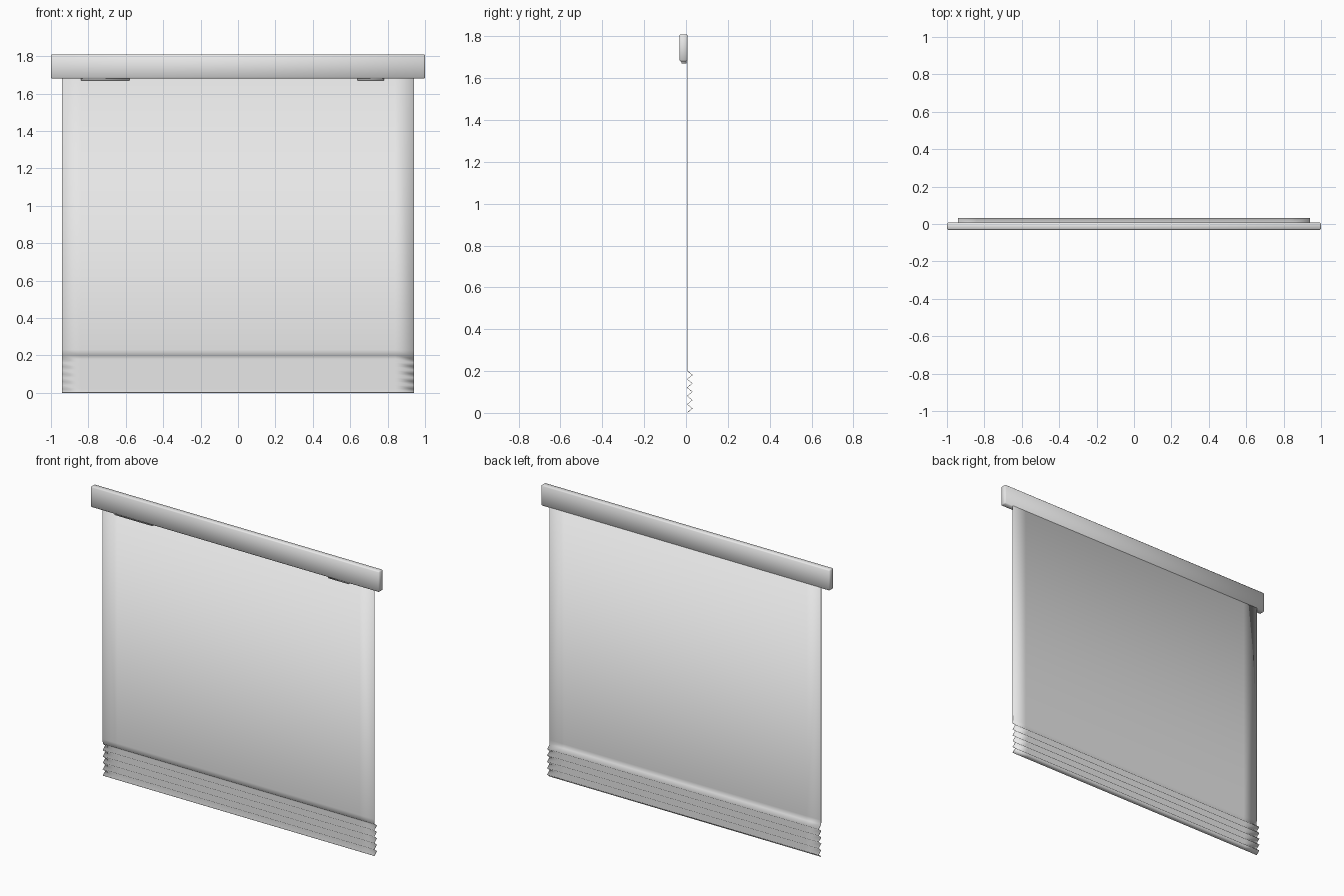
import bpy
import bmesh

cube = bpy.data.objects.get("Cube")
if cube:
    bpy.data.objects.remove(cube, do_unlink=True)

grey = bpy.data.materials.new("light grey")
grey.use_nodes = True
colour = (0.8, 0.8, 0.8, 1)
grey.diffuse_color = colour
grey.node_tree.nodes["Principled BSDF"].inputs["Base Color"].default_value = colour


def add_object(name, bm):
    mesh = bpy.data.meshes.new(name)
    bm.to_mesh(mesh)
    bm.free()
    mesh.materials.append(grey)
    for face in mesh.polygons:
        face.use_smooth = True
    obj = bpy.data.objects.new(name, mesh)
    bpy.context.collection.objects.link(obj)
    return obj


def box(name, low, high, bevel=0):
    bm = bmesh.new()
    bmesh.ops.create_cube(bm, size=1)
    for v in bm.verts:
        v.co = [(a + b) / 2 + c * (b - a) for a, b, c in zip(low, high, v.co)]
    if bevel:
        bmesh.ops.bevel(bm, geom=bm.edges[:], offset=bevel, segments=1, affect='EDGES')
    return add_object(name, bm)


# Head rail with softened edges
box("head_rail", (-1, -0.032, 1.68), (1, 0.008, 1.81), 0.006)

# Small brackets just showing under the rail
box("right_bracket", (-0.84, -0.022, 1.67), (-0.58, 0.002, 1.70))
box("left_bracket", (0.64, -0.022, 1.67), (0.78, 0.002, 1.70))

# Cloth: a flat sheet that ends in gathered folds
FRONT, BACK, HALF = 0.006, 0.030, 0.94
FOLDS, PITCH = 5, 0.04
profile = [(FRONT, 1.72), (FRONT, 0.23)]
for i in range(FOLDS * 2 + 1):
    profile.append((BACK if i % 2 else FRONT, FOLDS * PITCH - i * PITCH / 2 + 0.001))

bm = bmesh.new()
rows = [[bm.verts.new((x, y, z)) for x in (-HALF, -0.84, 0.84, HALF)] for y, z in profile]
for upper, lower in zip(rows, rows[1:]):
    for i in range(3):
        bm.faces.new((upper[i], lower[i], lower[i + 1], upper[i + 1]))
cloth = add_object("blind_cloth", bm)
solid = cloth.modifiers.new("thickness", 'SOLIDIFY')
solid.thickness = 0.003
solid.offset = 0
